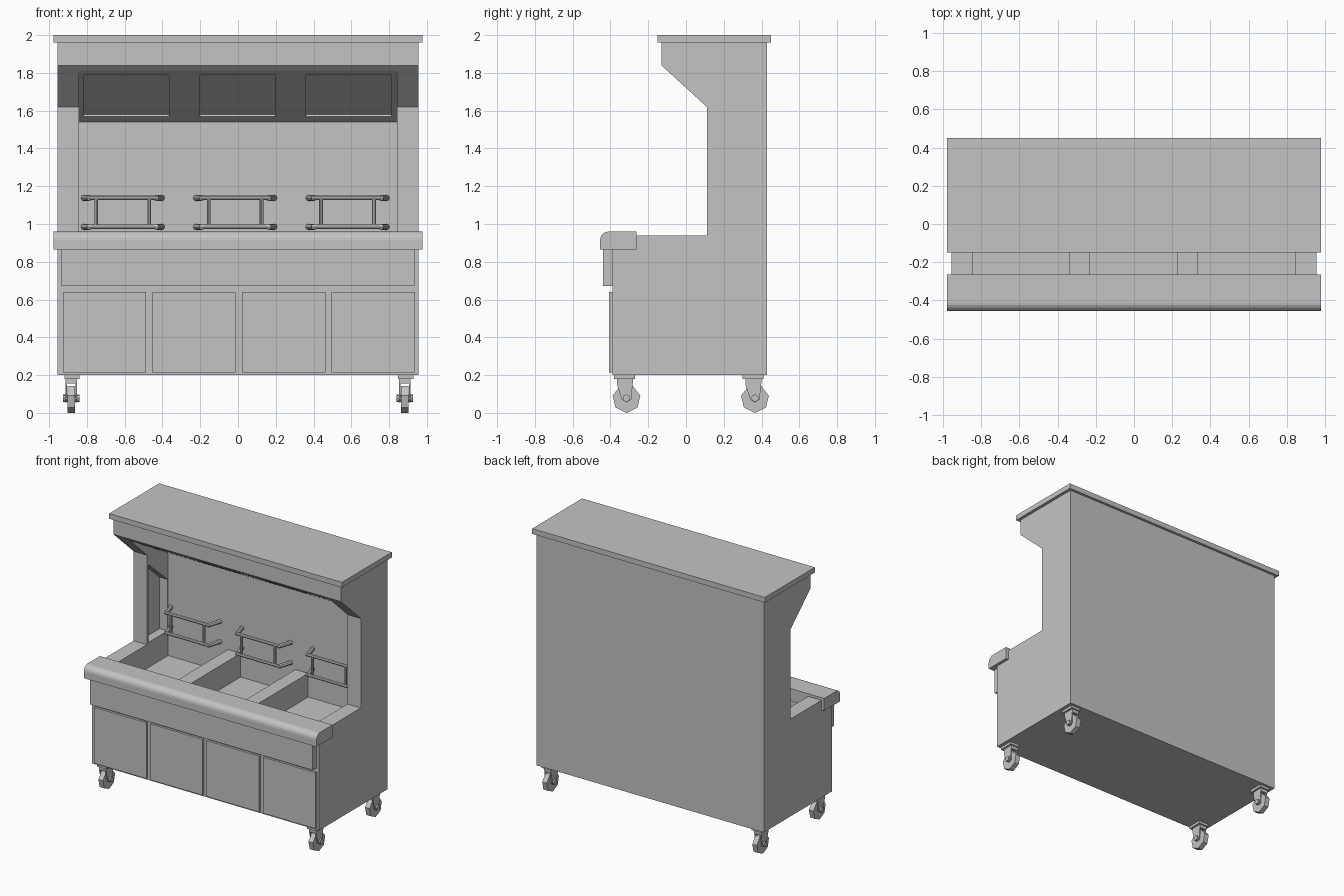
import bpy
import bmesh
import math
from mathutils import Vector

cube = bpy.data.objects.get("Cube")
if cube:
    bpy.data.objects.remove(cube, do_unlink=True)

GREY = (0.55, 0.55, 0.55, 1)
metal = bpy.data.materials.new("light_grey_metal")
metal.use_nodes = True
metal.diffuse_color = GREY
metal.node_tree.nodes["Principled BSDF"].inputs["Base Color"].default_value = GREY


def finish(name, bm):
    bmesh.ops.recalc_face_normals(bm, faces=bm.faces)
    mesh = bpy.data.meshes.new(name)
    bm.to_mesh(mesh)
    bm.free()
    mesh.materials.append(metal)
    obj = bpy.data.objects.new(name, mesh)
    bpy.context.collection.objects.link(obj)
    return obj


def extrude_x(name, profile, x0, x1):
    """Extrude a (y, z) profile along x."""
    bm = bmesh.new()
    face = bm.faces.new([bm.verts.new((x0, y, z)) for y, z in profile])
    new = bmesh.ops.extrude_face_region(bm, geom=[face])["geom"]
    moved = [v for v in new if isinstance(v, bmesh.types.BMVert)]
    bmesh.ops.translate(bm, verts=moved, vec=(x1 - x0, 0, 0))
    return finish(name, bm)


def box(name, x, y, z):
    return extrude_x(name, [(y[0], z[0]), (y[1], z[0]), (y[1], z[1]), (y[0], z[1])], *x)


def add_rod(bm, a, b, radius, sides=8):
    a, b = Vector(a), Vector(b)
    turn = (b - a).to_track_quat("Z", "Y").to_matrix().to_4x4()
    turn.translation = (a + b) / 2
    bmesh.ops.create_cone(bm, cap_ends=True, segments=sides, radius1=radius,
                          radius2=radius, depth=(b - a).length, matrix=turn)


def cut(target, cutter):
    mod = target.modifiers.new("cut", "BOOLEAN")
    mod.operation = "DIFFERENCE"
    mod.solver = "EXACT"
    mod.object = cutter
    cutter.hide_render = True
    bpy.context.view_layer.objects.active = target
    bpy.ops.object.modifier_apply(modifier=mod.name)
    bpy.data.objects.remove(cutter, do_unlink=True)


# Cabinet shell with overhanging hood
W, INNER, WALL = 0.955, 0.843, 0.365
shell = extrude_x("cabinet_body", [
    (-0.39, 0.2), (0.43, 0.2), (0.43, 1.96), (-0.13, 1.96),
    (-0.13, 1.84), (0.11, 1.62), (0.11, 0.94), (-0.39, 0.94)], -W, W)

# Open bay between the side posts
hood_front, hood_back = Vector((-0.097, 1.81)), Vector((WALL, 1.54))
cut(shell, extrude_x("bay_cutter", [
    hood_front, hood_back, (WALL, 0.9401), (-0.5, 0.9401), (-0.5, 1.81)], -INNER, INNER))

# Three tubs
for x0, x1 in ((-INNER, -0.34), (-0.233, 0.228), (0.335, INNER)):
    cut(shell, box("tub_cutter", (x0, x1), (-0.28, WALL), (0.76, 1.0)))

# Recesses in the inner sides of the posts
for s in (-1, 1):
    cut(shell, extrude_x("post_cutter", [
        (0.13, 0.95), (0.36, 0.95), (0.36, 1.34), (0.13, 1.54)], s * 0.83, s * 0.91))

# Recessed light panels under the hood
slope = hood_back - hood_front
normal = Vector((-slope.y, slope.x)).normalized()
lo, hi = hood_front + slope * 0.89, hood_front + slope * 0.075
for x0, x1 in ((-0.817, -0.365), (-0.2, 0.197), (0.36, 0.812)):
    cut(shell, extrude_x("light_cutter", [
        lo - normal * 0.02, hi - normal * 0.02,
        hi + normal * 0.012, lo + normal * 0.012], x0, x1))

# Top slab, rounded front counter, apron
box("top_slab", (-0.978, 0.978), (-0.15, 0.45), (1.96, 2.0))
R = 0.045
arc = [(-0.41 - R * math.sin(t), 0.915 + R * math.cos(t))
       for t in (math.pi / 2 * i / 5 for i in range(6))]
extrude_x("front_counter", arc + [(-0.455, 0.866), (-0.263, 0.866), (-0.263, 0.96)],
          -0.978, 0.978)
box("front_apron", (-0.935, 0.935), (-0.44, -0.39), (0.672, 0.866))

# Doors
for i in range(4):
    x = -0.706 + i * 0.474
    box(f"door_{i + 1}", (x - 0.22, x + 0.22), (-0.407, -0.39), (0.215, 0.64))

# Wall racks with splayed brackets
for i, x in enumerate((-0.61, -0.015, 0.58)):
    bm = bmesh.new()
    for z in (0.985, 1.138):
        add_rod(bm, (x - 0.19, 0.265, z), (x + 0.19, 0.265, z), 0.012)
        for s in (-1, 1):
            add_rod(bm, (x + s * 0.175, 0.26, z), (x + s * 0.207, WALL, z), 0.016)
    for s in (-1, 1):
        add_rod(bm, (x + s * 0.14, 0.265, 0.985), (x + s * 0.14, 0.265, 1.138), 0.01)
    finish(f"wall_rack_{i + 1}", bm)

# Casters
for side, x in (("right", -0.883), ("left", 0.883)):
    for end, y in (("front", -0.315), ("back", 0.365)):
        name = f"{end}_{side}_caster"
        box(name + "_plate", (x - 0.035, x + 0.045), (y - 0.065, y + 0.045), (0.18, 0.2))
        # Fork crown and two tapered cheeks
        box(name + "_crown", (x - 0.03, x + 0.03), (y - 0.05, y + 0.035), (0.155, 0.18))
        for s in (-1, 1):
            extrude_x(name + "_fork", [
                (y - 0.05, 0.18), (y - 0.05, 0.15), (y - 0.025, 0.07), (y, 0.055),
                (y + 0.025, 0.07), (y + 0.035, 0.18)], x + s * 0.022, x + s * 0.03)
        # Seven-sided wheel standing on a corner
        wheel = [(y - 0.075 * math.sin(a), 0.075 - 0.075 * math.cos(a))
                 for a in (math.tau * k / 7 for k in range(7))]
        extrude_x(name + "_wheel", wheel, x - 0.019, x + 0.019)
        bm = bmesh.new()
        add_rod(bm, (x - 0.043, y, 0.078), (x + 0.043, y, 0.078), 0.02)
        finish(name + "_axle", bm)
